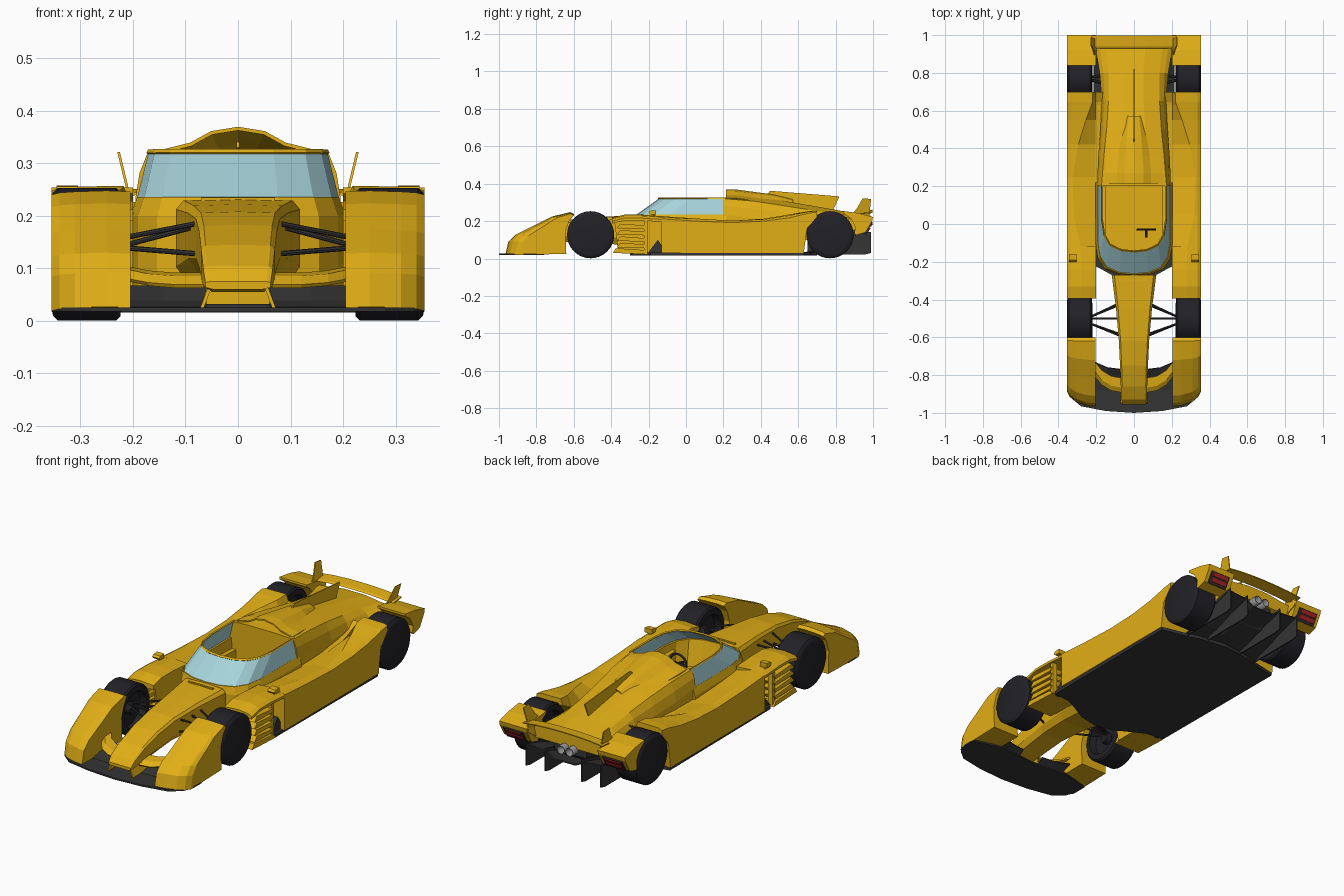
import bpy, bmesh, math
from mathutils import Vector

if "Cube" in bpy.data.objects:
    bpy.data.objects.remove(bpy.data.objects["Cube"])

def material(name, c):
    m = bpy.data.materials.new(name)
    m.diffuse_color = (*c, 1)
    m.use_nodes = True
    m.node_tree.nodes["Principled BSDF"].inputs["Base Color"].default_value = m.diffuse_color
    return m

YEL = material("yellow_paint", (0.76, 0.43, 0.008))
BLK = material("carbon", (0.035, 0.035, 0.036))
TYRE = material("rubber", (0.016, 0.015, 0.02))
GLASS = material("glass", (0.38, 0.65, 0.70))
RED = material("lamp_red", (0.5, 0.02, 0.02))
MET = material("metal", (0.25, 0.25, 0.26))

def build(name, verts, faces, mat, mirror=False, thick=0, smooth=False):
    me = bpy.data.meshes.new(name)
    me.from_pydata([tuple(v) for v in verts], [], faces)
    bm = bmesh.new()
    bm.from_mesh(me)
    bmesh.ops.recalc_face_normals(bm, faces=bm.faces)
    bm.to_mesh(me)
    bm.free()
    me.materials.append(mat)
    o = bpy.data.objects.new(name, me)
    bpy.context.collection.objects.link(o)
    if thick:
        s = o.modifiers.new("thickness", 'SOLIDIFY')
        s.thickness, s.offset = thick, 0
    if mirror:
        o.modifiers.new("mirror", 'MIRROR').use_mirror_merge = False
    if smooth:
        bpy.ops.object.select_all(action='DESELECT')
        o.select_set(True)
        bpy.context.view_layer.objects.active = o
        bpy.ops.object.shade_smooth_by_angle(angle=math.radians(35))
    return o

def loft(name, rings, mat, closed=True, caps=True, **kw):
    n = len(rings[0])
    f = [(r*n+i, r*n+(i+1) % n, (r+1)*n+(i+1) % n, (r+1)*n+i)
         for r in range(len(rings)-1) for i in range(n if closed else n-1)]
    if closed and caps:
        f += [tuple(range(n)), tuple((len(rings)-1)*n+i for i in range(n))]
    return build(name, [v for r in rings for v in r], f, mat, **kw)

def side_plate(name, prof, x0, x1, mat, lean=0, **kw):
    """Extrude a (y, z) profile across x, leaning outward with height."""
    z0 = min(p[1] for p in prof)
    return loft(name, [[(x+(z-z0)*lean, y, z) for y, z in prof] for x in (x0, x1)], mat, **kw)

def flat_plate(name, half, z0, z1, mat):
    plan = half + [(-x, y) for x, y in reversed(half)]
    return loft(name, [[(x, y, z) for x, y in plan] for z in (z0, z1)], mat)

def box(name, lo, hi, mat, **kw):
    return side_plate(name, [(lo[1], lo[2]), (hi[1], lo[2]), (hi[1], hi[2]), (lo[1], hi[2])], lo[0], hi[0], mat, **kw)

def tube(name, a, b, r, mat, n=8, **kw):
    a, b = Vector(a), Vector(b)
    q = (b-a).to_track_quat('Z', 'Y')
    c = [q @ Vector((r*math.cos(t*math.tau/n), r*math.sin(t*math.tau/n), 0)) for t in range(n)]
    return loft(name, [[a+v for v in c], [b+v for v in c]], mat, **kw)

def both(half):
    """Mirror a half section running from outside to the centre."""
    return half + [(-p[0], *p[1:]) for p in reversed(half) if abs(p[0]) > 1e-6]

# Wheels, revolved about their axles
WHEEL = [(.355, .001), (.355, .104), (.352, .117), (.343, .126), (.232, .126), (.224, .118),
         (.221, .092), (.255, .084), (.26, .03), (.235, .025), (.235, .001)]
for name, yc in (("front_wheel", -.51), ("rear_wheel", .77)):
    rings = [[(x, yc+r*math.cos(a*math.tau/32), .127+r*math.sin(a*math.tau/32)) for a in range(32)] for x, r in WHEEL]
    loft(name, rings, TYRE, mirror=True, smooth=True)

# Front splitter and its upswept trailing flaps
flat_plate("front_splitter", [(0, -1), (.15, -.99), (.28, -.965), (.335, -.92), (.355, -.87), (.355, -.8),
                              (.2, -.76), (0, -.78)], .018, .026, BLK)
loft("splitter_flap", [[(x, -.88, .024), (x, -.81, .036), (x, y, .065)] for x, y in ((.06, -.77), (.14, -.76), (.21, -.73))],
     BLK, closed=False, mirror=True, thick=.006)

# Front fenders
rings = []
for x, dy, dz in ((.205, 0, 0), (.25, .005, .002), (.31, .025, 0), (.34, .05, -.002), (.355, .08, -.006)):
    top = [(-.6, .236), (-.62, .246), (-.72, .222), (-.82, .172), (-.91, .128), (-.95, .09), (-.965, .025)]
    rings.append([(x, -.64, .025), (x, -.645, .14), (x, -.625, .2)] +
                 [(x, y+dy*max(0, (-.6-y)/.365), z+dz) for y, z in top])
loft("front_fender", rings, YEL, mirror=True)

# Nose with chamfered shoulders, tip legs and front wing
rings = []
for y, w, zb, zt in ((-.955, .062, .06, .075), (-.93, .066, .055, .105), (-.86, .07, .06, .145), (-.75, .074, .075, .183),
                     (-.62, .08, .09, .208), (-.45, .095, .085, .222), (-.27, .118, .06, .233)):
    h = zt-zb
    rings.append(both([(w*.75, y, zb), (w, y, zb+h*.25), (w, y, zt-h*.12), (w*.88, y, zt-h*.02), (0, y, zt)]))
loft("nose", rings, YEL)
loft("nose_leg", [[(.073, -.95, .022), (.073, -.8, .022), (.055, -.8, .08), (.055, -.945, .07)],
                  [(.066, -.95, .022), (.066, -.8, .022), (.048, -.8, .08), (.048, -.945, .07)]], YEL, mirror=True)
loft("front_wing", [[(x, y, z), (x, y+.025, z+.016), (x, y+.075, z+.022)] for x, y, z in
                    ((.065, -.89, .066), (.12, -.88, .066), (.17, -.85, .07), (.21, -.8, .078))],
     YEL, closed=False, mirror=True, thick=.008)

# Front and rear suspension
for y0, y1, z0, z1 in ((-.58, -.52, .185, .152), (-.43, -.5, .185, .152), (-.59, -.52, .128, .142), (-.42, -.5, .128, .142),
                       (-.5, -.5, .18, .135)):
    tube("front_wishbone", (.08, y0, z0), (.25, y1, z1), .005, BLK, mirror=True)
for dy in (-.04, .03):
    tube("rear_wishbone", (.1, .77+dy, .15), (.26, .77, .14), .008, BLK, mirror=True)

# Open cockpit tub: outer wall, rim, inner wall and floor
def u_shape(w, front, back, z):
    return both([(w, back, z), (w, front+.17, z), (w*.93, front+.09, z), (w*.75, front+.035, z), (w*.4, front+.007, z), (0, front, z)])
loft("cockpit_tub", [u_shape(.205, -.275, .22, .03), u_shape(.205, -.275, .22, .2), u_shape(.192, -.268, .22, .236),
                     u_shape(.178, -.25, .2, .236), u_shape(.165, -.22, .2, .11)], YEL)
loft("windscreen", [u_shape(.19, -.262, .2, .234), u_shape(.169, -.145, .21, .318)], GLASS, closed=False, thick=.004)
loft("windscreen_rim", [u_shape(.171, -.149, .21, .318), u_shape(.168, -.142, .21, .325)], YEL, closed=False, thick=.007)
box("nose_vent", (-.07, -.305, .226), (.07, -.295, .235), YEL)

# Steering
tube("steering_column", (.065, -.07, .19), (.065, -.03, .2), .007, BLK)
bpy.ops.mesh.primitive_torus_add(major_radius=.047, minor_radius=.006, major_segments=20, minor_segments=6,
                                 location=(.065, -.03, .2), rotation=(math.pi/2, 0, 0))
bpy.context.object.name = "steering_wheel"
bpy.context.object.data.materials.append(BLK)
box("steering_spoke", (.02, -.034, .195), (.11, -.026, .205), BLK)

# Engine cover
rings = []
for y, w, zl, zm, w1, zs, w2, zt in ((.2, .195, .1, .235, .172, .32, .08, .325), (.35, .19, .1, .215, .16, .308, .08, .326),
                                     (.5, .178, .1, .2, .145, .286, .06, .312), (.65, .17, .1, .2, .135, .262, .05, .286),
                                     (.8, .182, .13, .205, .135, .24, .05, .26), (.94, .205, .16, .215, .15, .222, .06, .235)):
    rings.append(both([(w, y, zl), (w, y, zm), ((w+w1)/2+.004, y, zm*.45+zs*.55), (w1, y, zs), (w2, y, zt), (0, y, zt)]))
loft("engine_cover", rings, YEL)

# Roof air scoop, open at the front, and the spine fin
rings = []
for y, s, d in ((.215, 1, 0), (.27, 1, .001), (.36, .9, .013), (.46, .75, .026), (.57, .5, .052)):
    rings.append(both([(.155*s, y, .32-d), (.09*s, y, .336-d), (.05*s, y, .358-d), (0, y, .366-d)]))
loft("air_scoop", rings, YEL, closed=False, thick=.007)
side_plate("spine_fin", [(.42, .33), (.45, .362), (.82, .332), (.785, .255), (.6, .285)], -.003, .003, YEL)

# Side pods, rising into the leading edge of the rear arch
rings = []
for y, zl, zv, xr, zr, zo in ((-.13, .03, .205, .28, .226, .212), (.05, .03, .19, .32, .214, .2), (.25, .03, .18, .325, .202, .192),
                              (.42, .03, .178, .295, .213, .2), (.55, .03, .186, .255, .235, .217), (.63, .03, .196, .225, .249, .236),
                              (.647, .16, .2, .22, .252, .241), (.7, .225, .226, .218, .257, .248)):
    rings.append([(.15, y, zl), (.15, y, zv), (.205, y, zv), (xr, y, zr), (.335, y, (zr+zo)/2+.003), (.354, y, zo), (.354, y, zl)])
loft("side_pod", rings, YEL, mirror=True)

# Trailing half of the front arches: top skin, inner wall and louvres
rings = [[(.2, y, z-.022), (.2, y, z), (.28, y, z+.006), (.335, y, z), (.354, y, z-.012), (.354, y, z-.025)]
         for y, z in ((-.395, .212), (-.33, .228), (-.24, .228), (-.12, .22))]
loft("arch_top", rings, YEL, mirror=True)
side_plate("arch_inner_wall", [(-.36, .03), (-.12, .03), (-.12, .21), (-.385, .21)], .2, .21, YEL, mirror=True)
for i in range(4):
    z = .06+i*.034
    side_plate("arch_louvre", [(-.37, z), (-.35, z+.024), (-.21, z+.014), (-.22, z-.004)], .285, .352, YEL, mirror=True)
box("louvre_post", (.32, -.225, .03), (.346, -.205, .215), YEL, mirror=True)
side_plate("arch_sill", [(-.39, .03), (-.375, .055), (-.22, .045), (-.2, .022)], .205, .354, YEL, mirror=True)
side_plate("turning_vane", [(-.21, .022), (-.15, .1), (-.13, .07), (-.12, .022)], .3, .33, BLK, mirror=True)

# Mirrors
tube("mirror_stalk", (.325, -.17, .21), (.325, -.175, .25), .005, YEL, mirror=True)
side_plate("mirror", [(-.2, .247), (-.19, .236), (-.16, .234), (-.16, .258), (-.19, .256)], .305, .345, YEL, mirror=True)

# Rear fenders, lamps, wing and tail fins
side_plate("rear_fender", [(.84, .243), (.84, .254), (.92, .243), (1, .222), (.995, .2), (.96, .14), (.91, .125), (.9, .135), (.905, .17), (.88, .215)],
           .2, .355, YEL, mirror=True)
side_plate("lamp_panel", [(.96, .14), (.966, .137), (.998, .193), (.992, .197)], .225, .335, BLK, mirror=True)
for t in (.2, .62):
    y, z = .967+.033*t, .137+.057*t
    side_plate("tail_lamp", [(y-.004, z), (y+.002, z-.002), (y+.014, z+.014), (y+.006, z+.016)], .235, .325, RED, mirror=True)
rings = [[(x, .93, z-.002), (x, .94, z+.004), (x, .998, z+.01), (x, .998, z+.005)] for x, z in
         ((-.225, .238), (-.15, .246), (-.07, .25), (0, .251), (.07, .25), (.15, .246), (.225, .238))]
loft("rear_wing", rings, YEL)
side_plate("tail_fin", [(.87, .215), (.915, .27), (.945, .322), (.99, .318), (.982, .25), (.99, .2), (.93, .16)],
           .186, .191, YEL, lean=.24, mirror=True)

# Floor, rising diffuser, strakes and exhausts
flat_plate("floor", [(0, -.3), (.1, -.28), (.19, -.23), (.25, -.2), (.345, -.19), (.35, .63), (.21, .66), (.15, .68), (0, .7)], .016, .032, BLK)
loft("diffuser", [[(x, .6, .024), (x, .75, .03+d*.3), (x, .86, .04+d*.7), (x, .98, .05+d)] for x, d in
                  ((-.215, .085), (-.1, .075), (-.06, .05), (.06, .05), (.1, .075), (.215, .085))], BLK, closed=False, thick=.006)
for x in (.1, .208):
    side_plate("diffuser_strake", [(.66, .022), (.96, .022), (.99, .03), (.988, .143), (.88, .12), (.75, .06)], x, x+.006, BLK, mirror=True)
side_plate("gearbox", [(.65, .03), (.65, .2), (.93, .2), (.93, .12), (.86, .07)], -.09, .09, BLK)
tube("exhaust", (.024, .88, .15), (.024, .975, .153), .02, MET, n=16, mirror=True, caps=False, thick=.004, smooth=True)
